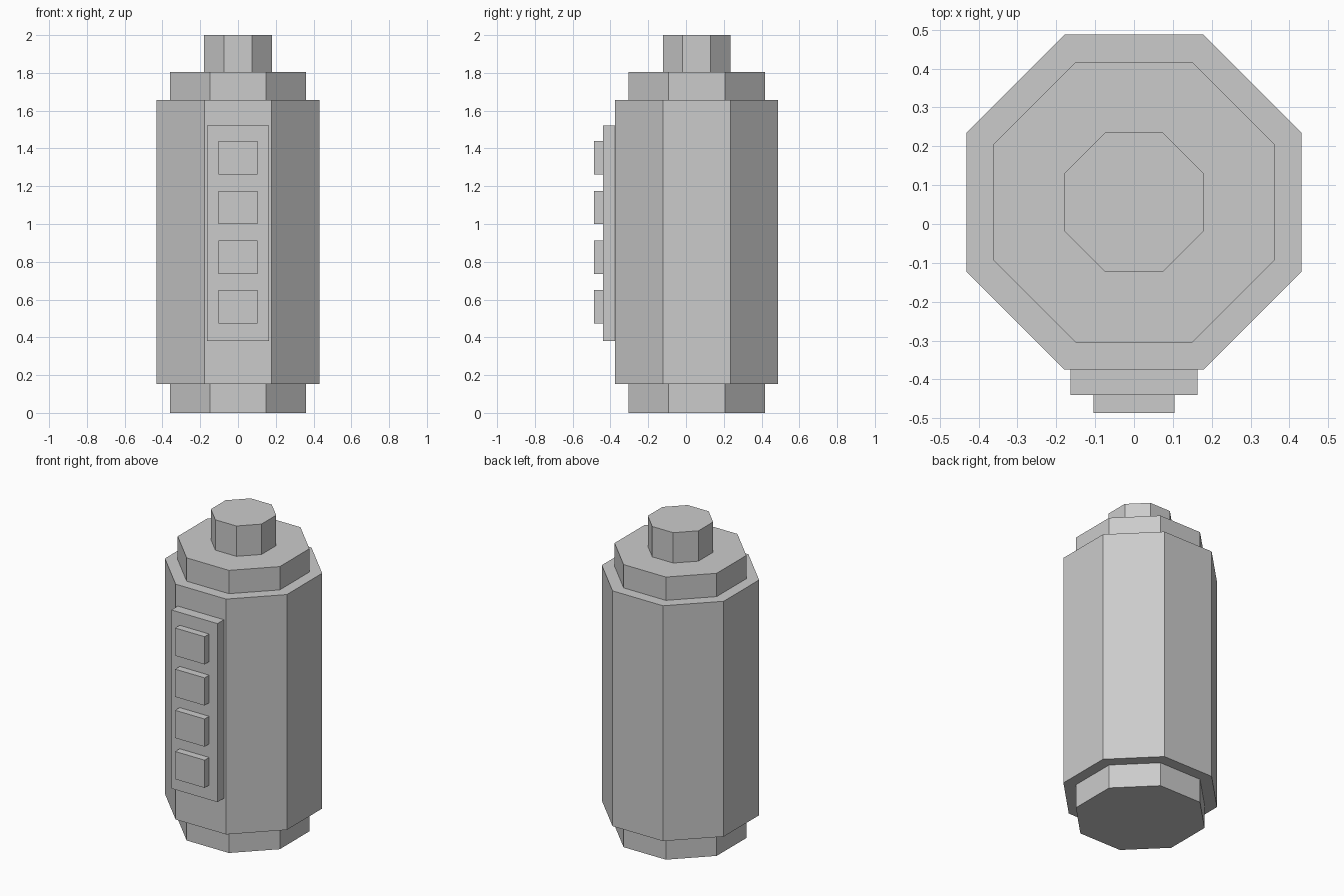
import bpy, bmesh, math
from mathutils import Matrix

if "Cube" in bpy.data.objects:
    bpy.data.objects.remove(bpy.data.objects["Cube"])

AXIS_Y = 0.056  # the octagonal core sits slightly behind the origin

grey = bpy.data.materials.new("plain_grey")
grey.diffuse_color = (0.6, 0.6, 0.6, 1)
grey.use_nodes = True
grey.node_tree.nodes["Principled BSDF"].inputs["Base Color"].default_value = grey.diffuse_color


def finish(name, bm):
    bmesh.ops.recalc_face_normals(bm, faces=bm.faces)
    mesh = bpy.data.meshes.new(name)
    bm.to_mesh(mesh)
    bm.free()
    mesh.materials.append(grey)
    obj = bpy.data.objects.new(name, mesh)
    bpy.context.collection.objects.link(obj)
    return obj


def octagon(name, apothem, z0, z1):
    """Upright eight-sided prism with flat sides facing the axes."""
    r = apothem / math.cos(math.pi / 8)
    bm = bmesh.new()
    place = (Matrix.Translation((0, AXIS_Y, (z0 + z1) / 2))
             @ Matrix.Rotation(math.pi / 8, 4, 'Z'))
    bmesh.ops.create_cone(bm, cap_ends=True, segments=8, radius1=r,
                          radius2=r, depth=z1 - z0, matrix=place)
    # make sure a flat side, not a corner, faces the front
    if sum(abs(v.co.x) < 0.001 for v in bm.verts):
        bmesh.ops.rotate(bm, verts=bm.verts, cent=(0, AXIS_Y, 0),
                         matrix=Matrix.Rotation(math.pi / 8, 3, 'Z'))
    return finish(name, bm)


def box(name, half_x, y0, y1, z0, z1):
    bm = bmesh.new()
    place = (Matrix.Translation((0, (y0 + y1) / 2, (z0 + z1) / 2))
             @ Matrix.Diagonal((half_x * 2, y1 - y0, z1 - z0, 1)))
    bmesh.ops.create_cube(bm, size=1, matrix=place)
    return finish(name, bm)


# stacked octagonal core
octagon("base_collar", 0.361, 0.0, 0.153)
octagon("main_body", 0.431, 0.153, 1.657)
octagon("top_collar", 0.361, 1.657, 1.806)
octagon("top_knob", 0.179, 1.806, 2.0)

# raised front panel with four square buttons
box("front_panel", 0.163, -0.44, -0.375, 0.38, 1.521)
for i in range(4):
    z = 0.473 + 0.263 * i
    box(f"button_{i + 1}", 0.104, -0.486, -0.44, z, z + 0.177)
